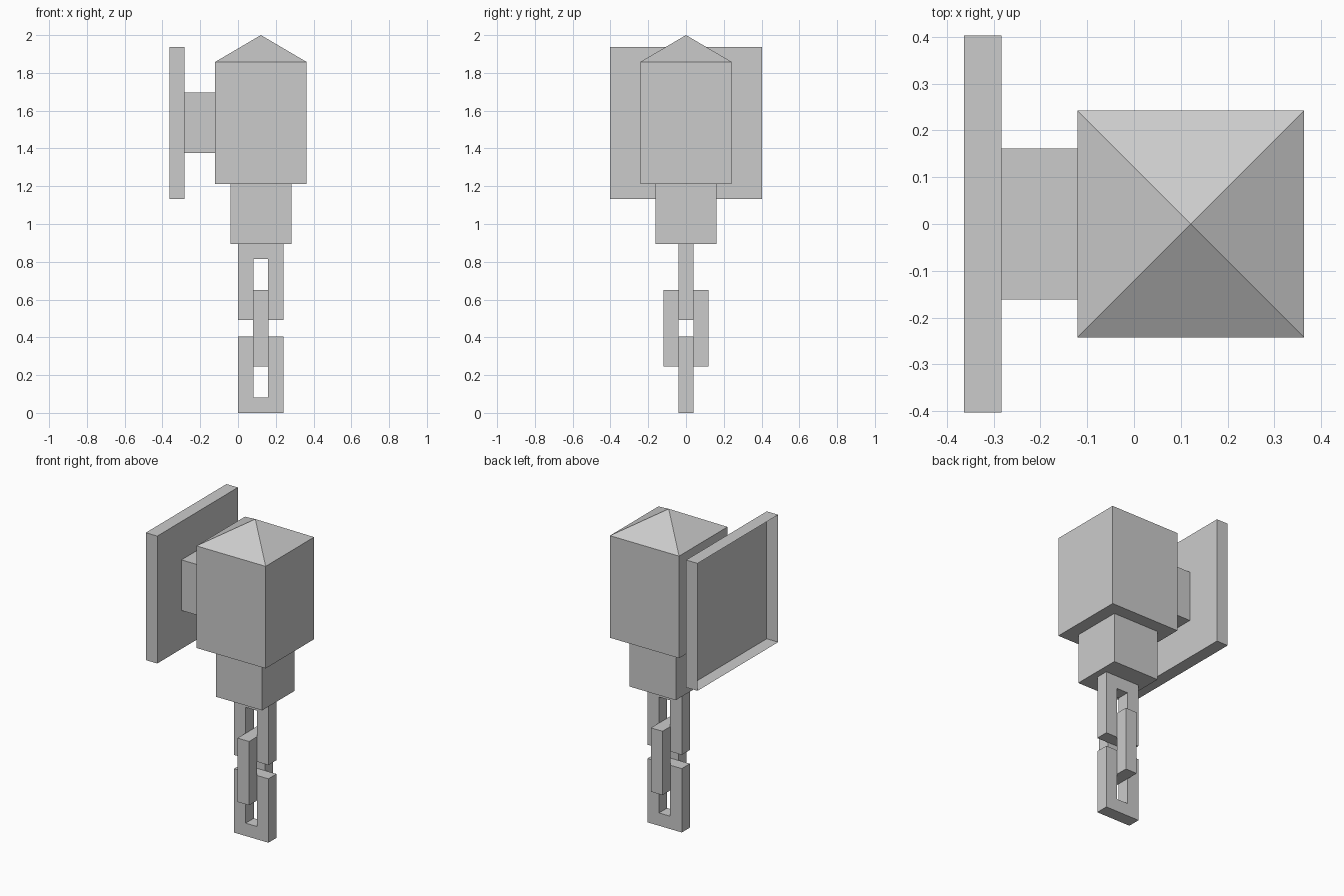
import bpy, bmesh
from mathutils import Vector

if "Cube" in bpy.data.objects:
    bpy.data.objects.remove(bpy.data.objects["Cube"])

AXIS_X = 0.121   # vertical axis of lamp body and chain
BAR = 0.081      # chain bar thickness


def finish(name, bm):
    bmesh.ops.recalc_face_normals(bm, faces=bm.faces)
    mesh = bpy.data.meshes.new(name)
    bm.to_mesh(mesh)
    bm.free()
    obj = bpy.data.objects.new(name, mesh)
    bpy.context.collection.objects.link(obj)
    return obj


def box(name, x, y, z, open_sides=()):
    """Box from ranges; open_sides lists directions whose face is left out."""
    bm = bmesh.new()
    bmesh.ops.create_cube(bm, size=1)
    bm.normal_update()
    gone = [f for f in bm.faces
            if any(f.normal.dot(Vector(d)) > 0.9 for d in open_sides)]
    bmesh.ops.delete(bm, geom=gone, context='FACES_ONLY')
    for v in bm.verts:
        v.co = [(lo + hi) / 2 + c * (hi - lo)
                for c, (lo, hi) in zip(v.co, (x, y, z))]
    return finish(name, bm)


def link(name, z0, z1, turned=False):
    """Rectangular chain link; turned links lie in the y-z plane."""
    bm = bmesh.new()
    h = BAR / 2
    loops = []
    for inset, depth in ((0, -h), (0, h), (BAR, h), (BAR, -h)):
        w = 0.12 - inset
        loop = []
        for u, z in ((-w, z0 + inset), (w, z0 + inset), (w, z1 - inset), (-w, z1 - inset)):
            x, y = (depth, u) if turned else (u, depth)
            loop.append(bm.verts.new((AXIS_X + x, y, z)))
        loops.append(loop)
    for i in range(4):
        a, b = loops[i], loops[(i + 1) % 4]
        for j in range(4):
            k = (j + 1) % 4
            bm.faces.new((a[j], a[k], b[k], b[j]))
    return finish(name, bm)


LEFT, RIGHT, UP = (-1, 0, 0), (1, 0, 0), (0, 0, 1)

# Wall mount: plate is open on the wall side
box("wall_plate", (-0.363, -0.283), (-0.403, 0.403), (1.132, 1.938), [LEFT])
box("mount_arm", (-0.283, -0.121), (-0.161, 0.161), (1.375, 1.695), [LEFT, RIGHT])

# Body and lower block
box("body", (-0.121, 0.363), (-0.242, 0.242), (1.212, 1.858), [UP])
box("lower_block", (-0.041, 0.282), (-0.161, 0.161), (0.894, 1.212), [UP])

# Pyramid roof
bm = bmesh.new()
base = [bm.verts.new((AXIS_X + sx * 0.242, sy * 0.242, 1.858))
        for sx, sy in ((-1, -1), (1, -1), (1, 1), (-1, 1))]
tip = bm.verts.new((AXIS_X, 0, 2.0))
for i in range(4):
    bm.faces.new((base[i], base[(i + 1) % 4], tip))
finish("roof", bm)

# Chain, alternating link direction
for i, part in enumerate(("bottom", "middle", "top")):
    z0 = 0.2455 * i
    link(part + "_chain_link", z0, z0 + 0.404, turned=(i == 1))
